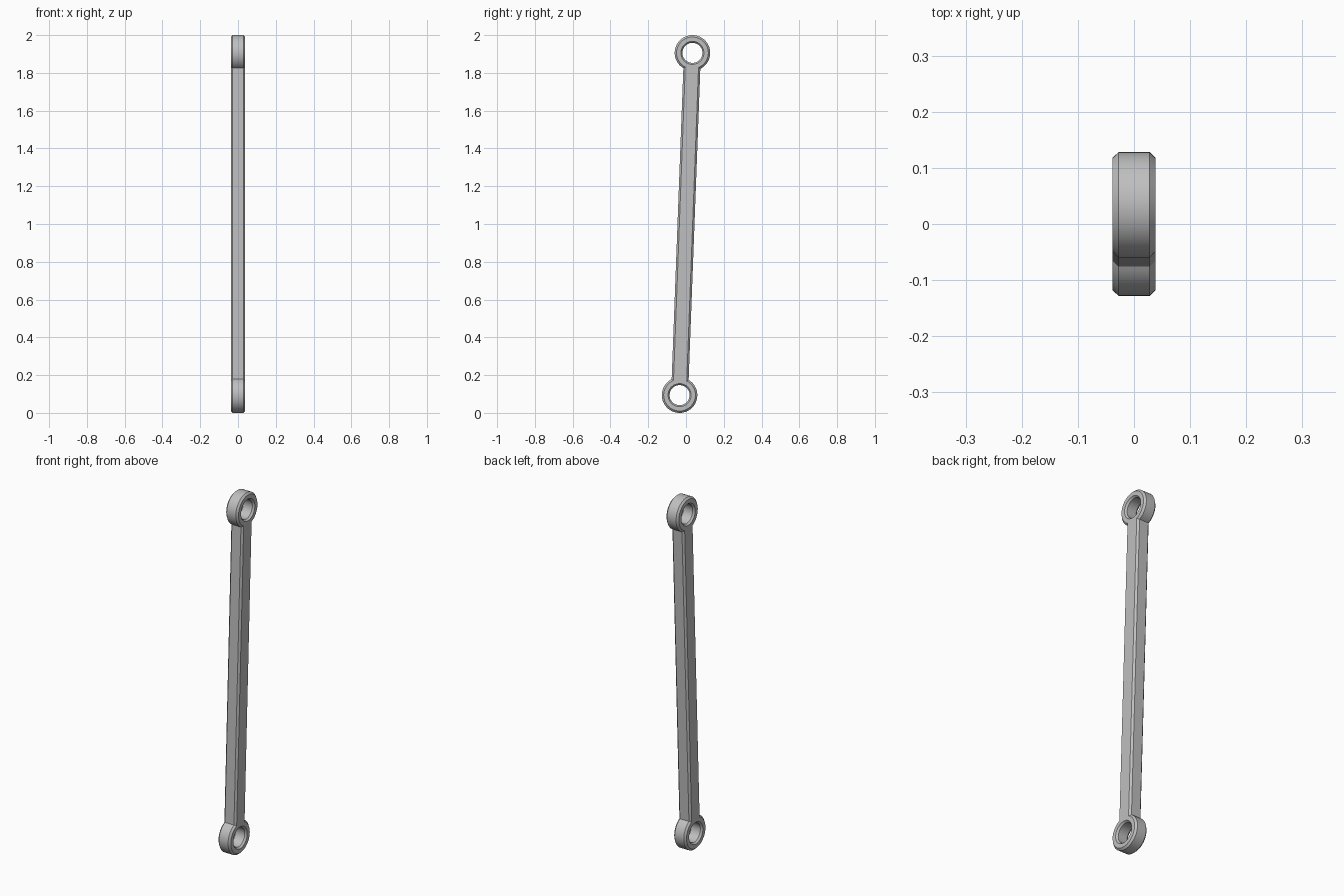
import bpy, bmesh, math
from mathutils import Vector, Matrix

cube = bpy.data.objects.get("Cube")
if cube:
    bpy.data.objects.remove(cube, do_unlink=True)

RING, HOLE, HALF_BAR = 0.094, 0.053, 0.045
THICK, BEVEL = 0.038, 0.01
END = Vector((0, 0.034, 0.906))      # upper eye centre, measured from the middle
SEGS = 64
TILT = Matrix.Rotation(-math.atan2(END.y, END.z), 3, 'X')
LIFT = Vector((0, 0, 1))

grey = bpy.data.materials.new("steel grey")
grey.use_nodes = True
colour = (0.52, 0.52, 0.52, 1)
grey.diffuse_color = colour
grey.node_tree.nodes["Principled BSDF"].inputs["Base Color"].default_value = colour


def outline(inset):
    """Bar with a round eye at each end, shrunk by inset, as (y, z) pairs."""
    r = RING - inset
    gap = math.asin((HALF_BAR - inset) / r)
    pts = []
    for side in (1, -1):
        for i in range(SEGS + 1):
            a = -math.pi / 2 + gap + (2 * math.pi - 2 * gap) * i / SEGS
            pts.append((side * r * math.cos(a), side * (END.length + r * math.sin(a))))
    return pts


def eye(radius, side):
    return [(radius * math.cos(2 * math.pi * i / SEGS),
             side * END.length + radius * math.sin(2 * math.pi * i / SEGS))
            for i in range(SEGS)]


def wall(bm, shape):
    """Chamfered wall through the thickness; returns its two rim edge loops."""
    loops = []
    for x, inset in ((-THICK, BEVEL), (BEVEL - THICK, 0),
                     (THICK - BEVEL, 0), (THICK, BEVEL)):
        loops.append([bm.verts.new(TILT @ Vector((x, y, z)) + LIFT)
                      for y, z in shape(inset)])
    n = len(loops[0])
    for a, b in zip(loops, loops[1:]):
        for i in range(n):
            j = (i + 1) % n
            bm.faces.new((a[i], a[j], b[j], b[i]))
    return [[bm.edges.get((lp[i], lp[(i + 1) % n])) for i in range(n)]
            for lp in (loops[0], loops[-1])]


# outer wall, two bored eyes, then the flat side faces
bm = bmesh.new()
walls = [wall(bm, outline)]
for side in (1, -1):
    walls.append(wall(bm, lambda inset, s=side: eye(HOLE + inset * 0.8, s)))
for k in range(2):
    rim = [e for w in walls for e in w[k]]
    bmesh.ops.triangle_fill(bm, edges=rim, use_beauty=True)
bmesh.ops.recalc_face_normals(bm, faces=bm.faces)

mesh = bpy.data.meshes.new("link_rod")
bm.to_mesh(mesh)
bm.free()
mesh.materials.append(grey)
rod = bpy.data.objects.new("link_rod", mesh)
bpy.context.collection.objects.link(rod)
bpy.context.view_layer.objects.active = rod
rod.select_set(True)
bpy.ops.object.shade_smooth_by_angle(angle=math.radians(30))
